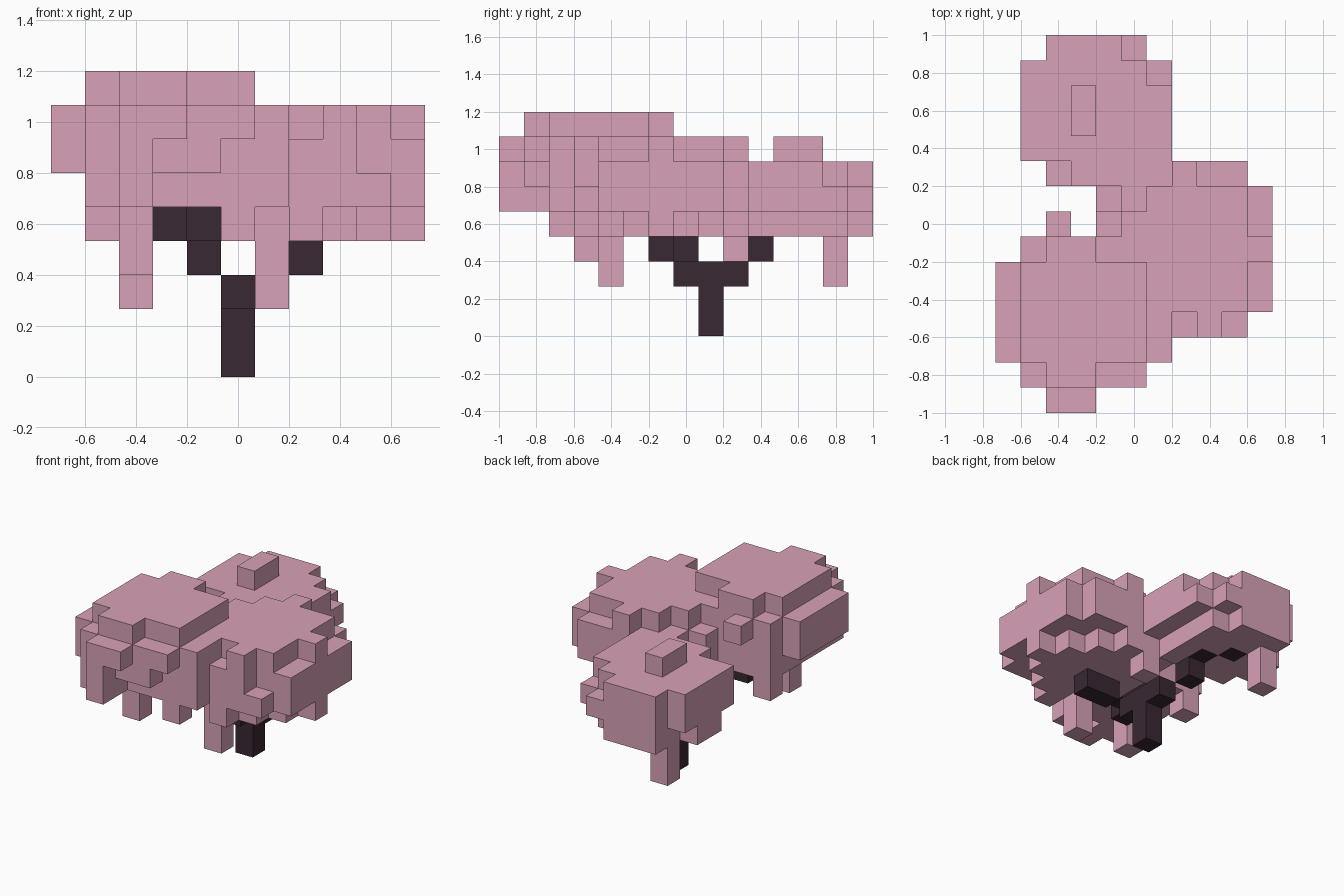
import bpy
import bmesh

if "Cube" in bpy.data.objects:
    bpy.data.objects.remove(bpy.data.objects["Cube"], do_unlink=True)

UNIT = 2 / 15
SIZE_X, SIZE_Y = 11, 15


def material(name, color):
    mat = bpy.data.materials.new(name)
    mat.use_nodes = True
    mat.diffuse_color = color
    mat.node_tree.nodes["Principled BSDF"].inputs["Base Color"].default_value = color
    return mat


class BlockPart:
    """Collects grid blocks and builds their outer skin."""
    def __init__(self, name, mat):
        self.name, self.mat, self.cells = name, mat, set()

    def box(self, x, y, z):
        self.cells |= {(i, j, k) for i in range(*x) for j in range(*y) for k in range(*z)}

    def diamond(self, x, y, z, radius):
        for step in range(-radius, radius + 1):
            reach = radius - abs(step)
            self.box(x=(x + step, x + step + 1), y=(y - reach, y + reach + 1), z=(z, z + 1))

    def build(self, solid):
        bm = bmesh.new()
        for cell in sorted(self.cells):
            for axis in range(3):
                for side in (0, 1):
                    near = list(cell)
                    near[axis] += 2 * side - 1
                    if tuple(near) in solid:
                        continue
                    corners = []
                    for u, v in ((0, 0), (1, 0), (1, 1), (0, 1)):
                        p = list(cell)
                        p[axis] += side
                        p[(axis + 1) % 3] += u
                        p[(axis + 2) % 3] += v
                        corners.append(bm.verts.new(((p[0] - SIZE_X / 2) * UNIT,
                                                     (p[1] - SIZE_Y / 2) * UNIT,
                                                     p[2] * UNIT)))
                    bm.faces.new(corners if side else corners[::-1])
        bmesh.ops.remove_doubles(bm, verts=bm.verts, dist=UNIT / 100)
        bmesh.ops.dissolve_limit(bm, angle_limit=0.01, verts=bm.verts, edges=bm.edges)
        mesh = bpy.data.meshes.new(self.name)
        bm.to_mesh(mesh)
        bm.free()
        mesh.materials.append(self.mat)
        bpy.context.collection.objects.link(bpy.data.objects.new(self.name, mesh))


pink = material("blossom pink", (0.69, 0.36, 0.48, 1))
bark = material("dark bark", (0.04, 0.021, 0.032, 1))

# Trunk
trunk = BlockPart("trunk", bark)
trunk.box(x=(5, 6), y=(8, 9), z=(0, 3))
trunk.box(x=(5, 6), y=(7, 10), z=(2, 3))
# Side branch
trunk.box(x=(6, 8), y=(6, 7), z=(3, 4))
# Front branch
trunk.box(x=(4, 5), y=(6, 8), z=(3, 4))
trunk.box(x=(4, 5), y=(5, 6), z=(4, 5))
trunk.box(x=(3, 4), y=(4, 6), z=(4, 5))
# Back branch
trunk.box(x=(4, 5), y=(10, 11), z=(3, 4))
trunk.box(x=(4, 5), y=(11, 12), z=(4, 5))
trunk.box(x=(3, 4), y=(12, 13), z=(4, 5))

# Tall front canopy
front = BlockPart("front_canopy", pink)
front.box(x=(1, 6), y=(2, 6), z=(5, 9))
front.box(x=(2, 4), y=(6, 7), z=(5, 9))
front.box(x=(2, 4), y=(1, 2), z=(6, 9))
front.box(x=(4, 6), y=(6, 7), z=(5, 8))
front.box(x=(0, 1), y=(2, 6), z=(6, 8))
front.box(x=(1, 6), y=(1, 2), z=(7, 8))
front.box(x=(1, 5), y=(1, 2), z=(6, 7))
front.box(x=(1, 3), y=(1, 2), z=(5, 6))
front.box(x=(2, 4), y=(0, 1), z=(7, 8))
front.box(x=(2, 3), y=(0, 1), z=(5, 7))
front.box(x=(6, 7), y=(2, 4), z=(5, 8))
front.box(x=(2, 3), y=(7, 8), z=(7, 8))
# Hanging front clusters
front.box(x=(2, 3), y=(3, 4), z=(3, 5))
front.box(x=(5, 6), y=(2, 3), z=(4, 5))
front.box(x=(1, 2), y=(6, 7), z=(4, 8))

# Side canopy
side = BlockPart("side_canopy", pink)
side.box(x=(6, 10), y=(4, 9), z=(5, 8))
side.box(x=(5, 6), y=(6, 8), z=(5, 8))
side.box(x=(7, 9), y=(3, 4), z=(5, 7))
side.box(x=(8, 9), y=(3, 4), z=(7, 8))
side.box(x=(9, 10), y=(3, 4), z=(5, 6))
side.box(x=(10, 11), y=(4, 9), z=(5, 7))
side.box(x=(10, 11), y=(6, 7), z=(7, 8))
side.box(x=(7, 10), y=(9, 10), z=(5, 7))
side.box(x=(7, 8), y=(9, 10), z=(7, 8))
side.box(x=(4, 5), y=(7, 8), z=(5, 7))
side.box(x=(4, 5), y=(8, 9), z=(5, 6))
side.box(x=(5, 6), y=(8, 9), z=(5, 7))
# Tapered underside and hanging side clusters
side.diamond(x=7, y=6, z=4, radius=3)
side.box(x=(6, 7), y=(4, 5), z=(2, 5))
side.box(x=(6, 7), y=(9, 10), z=(3, 5))

# Back canopy
back = BlockPart("back_canopy", pink)
back.box(x=(1, 7), y=(10, 13), z=(5, 7))
back.box(x=(1, 6), y=(13, 14), z=(5, 7))
back.box(x=(6, 7), y=(13, 14), z=(5, 6))
back.box(x=(2, 5), y=(14, 15), z=(4, 7))
back.box(x=(5, 6), y=(14, 15), z=(5, 6))
back.box(x=(3, 7), y=(9, 10), z=(5, 7))
back.box(x=(2, 3), y=(9, 10), z=(5, 6))
back.box(x=(3, 4), y=(11, 13), z=(7, 8))
# Tapered underside and hanging back cluster
back.box(x=(2, 6), y=(10, 14), z=(4, 5))
back.box(x=(1, 2), y=(11, 13), z=(4, 5))
back.box(x=(2, 3), y=(13, 14), z=(2, 4))

# Wood takes priority, then each canopy claims its free blocks
parts = (trunk, front, side, back)
solid = set()
for part in parts:
    part.cells -= solid
    solid |= part.cells
for part in parts:
    part.build(solid)
